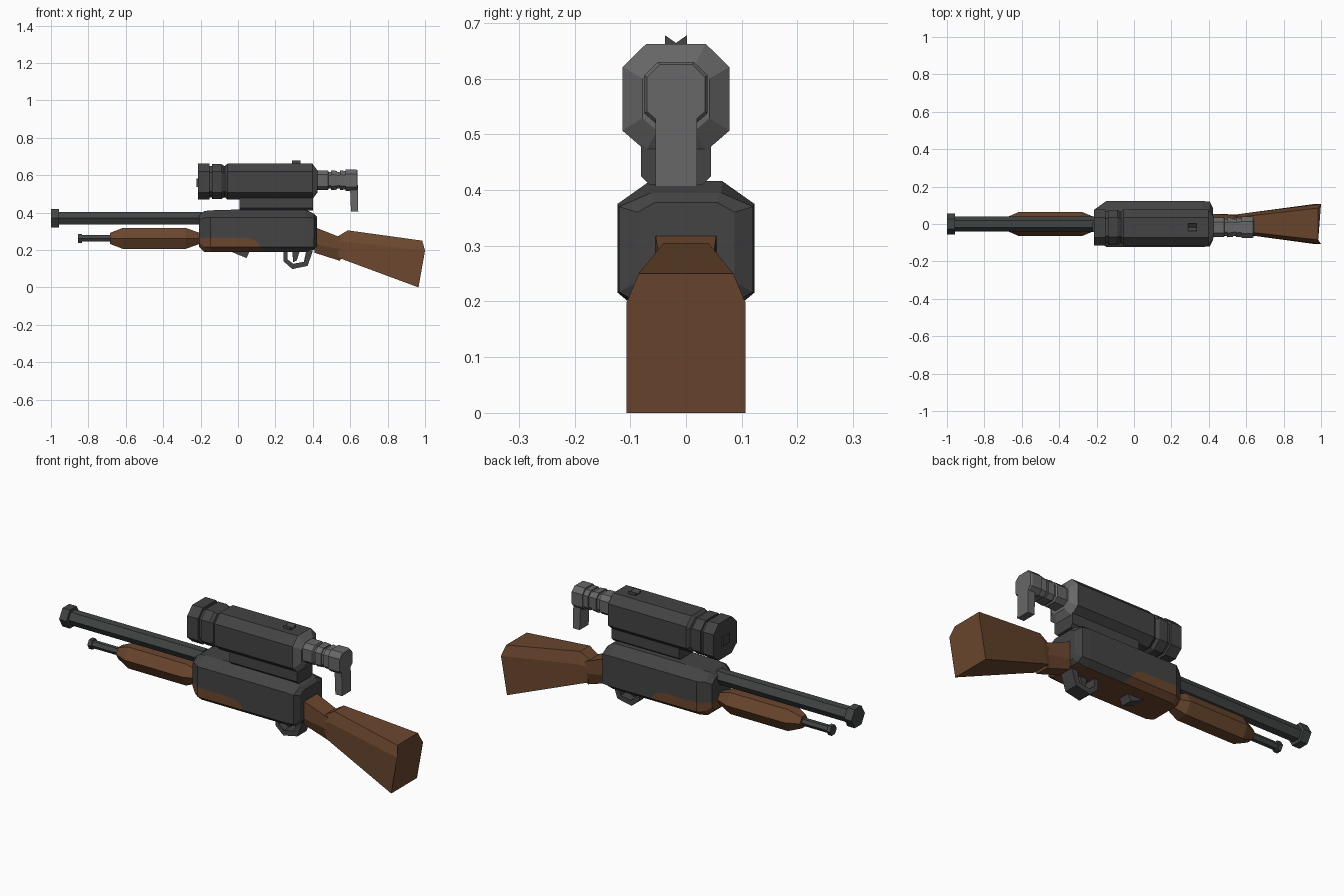
import bpy, bmesh, math
from mathutils import Vector

if "Cube" in bpy.data.objects:
    bpy.data.objects.remove(bpy.data.objects["Cube"])


def material(name, rgb):
    m = bpy.data.materials.new(name)
    m.diffuse_color = (*rgb, 1)
    m.use_nodes = True
    m.node_tree.nodes["Principled BSDF"].inputs["Base Color"].default_value = m.diffuse_color
    return m


DARK = material("dark_metal", (0.056, 0.056, 0.056))
STEEL = material("barrel_steel", (0.055, 0.060, 0.059))
GREY = material("grey_metal", (0.135, 0.135, 0.135))
WOOD = material("brown_wood", (0.145, 0.062, 0.027))


def loft(name, loops, *mats):
    """Skin closed loops of equal length and cap both ends."""
    bm = bmesh.new()
    rows = [[bm.verts.new(p) for p in loop] for loop in loops]
    n = len(rows[0])
    for a, b in zip(rows, rows[1:]):
        for i in range(n):
            j = (i + 1) % n
            bm.faces.new((a[i], a[j], b[j], b[i]))
    bm.faces.new(rows[0])
    bm.faces.new(rows[-1])
    bmesh.ops.recalc_face_normals(bm, faces=bm.faces)
    me = bpy.data.meshes.new(name)
    bm.to_mesh(me)
    bm.free()
    ob = bpy.data.objects.new(name, me)
    bpy.context.collection.objects.link(ob)
    for m in mats:
        me.materials.append(m)
    return ob


def prism(name, profile, y0, y1, mat):
    """Side profile (x, z) extruded across y."""
    return loft(name, [[(x, y, z) for x, z in profile] for y in (y0, y1)], mat)


def box(name, x0, x1, y0, y1, z0, z1, mat):
    return prism(name, [(x0, z0), (x1, z0), (x1, z1), (x0, z1)], y0, y1, mat)


def hex_tube(name, stations, z, mat):
    """Six-sided tube along x with flat top; stations are (x, radius)."""
    loft(name, [[(x, r * math.cos(k * math.pi / 3), z + r * math.sin(k * math.pi / 3))
                 for k in range(6)] for x, r in stations], mat)


def octagon(x, w, top, bot, zt, zst, zsb, zb, cy=0):
    pts = [(top, zt), (w, zst), (w, zsb), (bot, zb)]
    pts += [(-y, z) for y, z in reversed(pts)]
    return [(x, cy + y, z) for y, z in pts]


# Barrel, magazine tube and wooden fore-end
hex_tube("barrel", [(-1, 0.056), (-0.957, 0.056), (-0.957, 0.039), (-0.19, 0.039)], 0.37, STEEL)
hex_tube("magazine_tube", [(-0.856, 0.028), (-0.835, 0.028), (-0.835, 0.02), (-0.66, 0.02)], 0.262, STEEL)
hex_tube("fore_end", [(-0.685, 0.034), (-0.615, 0.065), (-0.28, 0.065), (-0.2, 0.032)], 0.262, WOOD)

# Receiver with a wooden lower inlay cut into its faces
receiver = loft("receiver", [
    octagon(-0.208, 0.08, 0.05, 0.055, 0.385, 0.36, 0.24, 0.216),
    octagon(-0.18, 0.1, 0.06, 0.075, 0.408, 0.372, 0.217, 0.19),
    octagon(-0.148, 0.123, 0.065, 0.092, 0.412, 0.375, 0.216, 0.19),
    octagon(-0.01, 0.123, 0.065, 0.092, 0.416, 0.375, 0.216, 0.19),
    octagon(0.36, 0.123, 0.065, 0.092, 0.416, 0.375, 0.216, 0.19),
    octagon(0.405, 0.12, 0.063, 0.09, 0.395, 0.37, 0.217, 0.2),
    octagon(0.422, 0.087, 0.055, 0.075, 0.378, 0.36, 0.235, 0.22)], DARK, WOOD)
inlay = [(Vector((0, 0, 0.265)), Vector((0, 0, 1))),
         (Vector((0.04, 0, 0.265)), Vector((0.25, 0, 1))),
         (Vector((0.09, 0, 0.2525)), Vector((1.2, 0, 1)))]
bm = bmesh.new()
bm.from_mesh(receiver.data)
for co, no in inlay:
    bmesh.ops.bisect_plane(bm, geom=bm.verts[:] + bm.edges[:] + bm.faces[:],
                           plane_co=co, plane_no=no)
for f in bm.faces:
    c = f.calc_center_median()
    inside = all((c - co).dot(no) < 0 for co, no in inlay)
    f.material_index = 1 if inside or f.normal.z < -0.95 else 0
bm.to_mesh(receiver.data)
bm.free()

# Loading gate and trigger group under the receiver
prism("loading_gate", [(-0.04, 0.192), (0.045, 0.157), (0.062, 0.192)], -0.03, 0.03, DARK)
prism("trigger_guard", [(0.243, 0.195), (0.243, 0.14), (0.29, 0.098), (0.372, 0.115), (0.4, 0.195),
                        (0.365, 0.195), (0.352, 0.137), (0.295, 0.126), (0.265, 0.15), (0.265, 0.195)],
      -0.038, 0.038, DARK)
prism("trigger", [(0.29, 0.195), (0.33, 0.195), (0.315, 0.145), (0.295, 0.135)], -0.012, 0.012, DARK)


# Wooden grip and shoulder stock: six-point sections
def stock_section(top, shoulder, bottom):
    pts = [top, shoulder, bottom]
    return [(x, y, z) for x, y, z in pts] + [(x, -y, z) for x, y, z in reversed(pts)]


loft("grip", [
    stock_section((0.41, 0.055, 0.322), (0.41, 0.055, 0.23), (0.41, 0.035, 0.185)),
    stock_section((0.58, 0.045, 0.255), (0.57, 0.05, 0.2), (0.545, 0.035, 0.142))], WOOD)
loft("shoulder_stock", [
    stock_section((0.525, 0.035, 0.268), (0.53, 0.048, 0.235), (0.54, 0.045, 0.155)),
    stock_section((0.587, 0.04, 0.305), (0.575, 0.055, 0.245), (0.56, 0.052, 0.15)),
    stock_section((0.985, 0.085, 0.25), (1.0, 0.107, 0.197), (0.965, 0.107, 0.0))], WOOD)

# Scope: stepped octagonal body, grey rear cone and eyepiece
CY = -0.018


def scope_loop(x, r, z=0.566):
    return octagon(x, r, 0.56 * r, 0.56 * r, z + r, z + 0.57 * r, z - 0.62 * r, z - r, CY)


def scope_part(name, stations, mat, z=0.566):
    loft(name, [scope_loop(x, r, z) for x, r in stations], mat)


B, G = 0.096, 0.084
scope_part("scope_body", [(-0.215, B), (-0.153, B), (-0.153, G), (-0.138, G), (-0.138, B - 0.003),
                          (-0.088, B - 0.003), (-0.075, G), (-0.07, G), (-0.056, B), (0.397, B)], DARK)
scope_part("scope_rear_cone", [(0.397, B), (0.424, 0.06)], GREY)
scope_part("eyepiece", [(0.42, 0.052), (0.48, 0.052), (0.485, 0.045), (0.497, 0.045), (0.497, 0.053),
                        (0.53, 0.05), (0.53, 0.045), (0.545, 0.045), (0.545, 0.052), (0.575, 0.05),
                        (0.575, 0.057), (0.632, 0.057), (0.64, 0.052)], GREY, 0.573)
prism("eyepiece_hook", [(0.598, 0.56), (0.64, 0.56), (0.643, 0.405), (0.604, 0.405)],
      CY - 0.037, CY + 0.038, GREY)
box("scope_front_plate", -0.222, -0.21, CY - 0.026, CY + 0.026, 0.537, 0.583, DARK)

# Scope mount and notched knob on top
loft("scope_mount", [octagon(x, 0.063, 0.063, 0.048, 0.485, 0.47, 0.425, 0.41, CY)
                     for x in (0.008, 0.4)], DARK)
knob = [(-0.02, 0.65), (0.02, 0.65), (0.02, 0.678), (0, 0.664), (-0.02, 0.678)]
loft("notched_knob", [[(x, CY + y, z) for y, z in knob] for x in (0.29, 0.333)], DARK)
